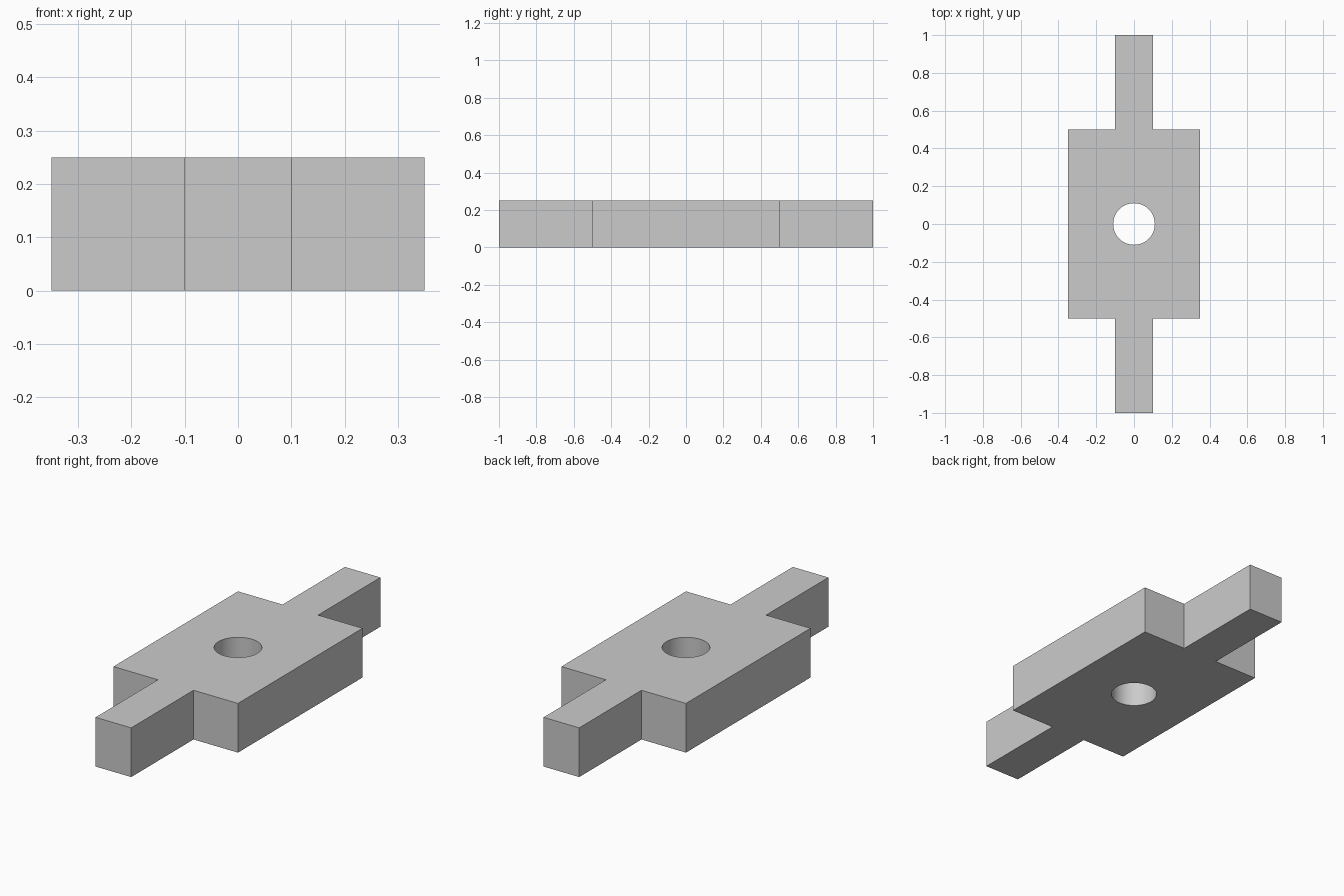
import bpy
import bmesh
import math

THICKNESS = 0.25
HOLE_RADIUS = 0.11

cube = bpy.data.objects.get("Cube")
if cube:
    bpy.data.objects.remove(cube, do_unlink=True)

# Single grey material
grey = bpy.data.materials.new("light_grey")
grey.use_nodes = True
colour = (0.6, 0.6, 0.6, 1)
grey.diffuse_color = colour
grey.node_tree.nodes["Principled BSDF"].inputs["Base Color"].default_value = colour

# Plate outline: one quarter, mirrored around both axes
quarter = [(0.35, 0.5), (0.1, 0.5), (0.1, 1.0)]
half = quarter + [(-x, y) for x, y in reversed(quarter)]
outline = half + [(-x, -y) for x, y in half]

# Extruded plate with a tongue at each end
bm = bmesh.new()
base = bm.faces.new([bm.verts.new((x, y, 0)) for x, y in outline])
extruded = bmesh.ops.extrude_face_region(bm, geom=[base])
top = [v for v in extruded["geom"] if isinstance(v, bmesh.types.BMVert)]
bmesh.ops.translate(bm, verts=top, vec=(0, 0, THICKNESS))
bmesh.ops.recalc_face_normals(bm, faces=bm.faces)
mesh = bpy.data.meshes.new("tongued_plate")
bm.to_mesh(mesh)
bm.free()
mesh.materials.append(grey)
plate = bpy.data.objects.new("tongued_plate", mesh)
bpy.context.collection.objects.link(plate)

# Round through hole
bpy.ops.mesh.primitive_cylinder_add(vertices=64, radius=HOLE_RADIUS, depth=1,
                                    location=(0, 0, THICKNESS / 2))
cutter = bpy.context.object
cutter.name = "hole_cutter"
cutter.data.materials.append(grey)
cut = plate.modifiers.new("centre_hole", 'BOOLEAN')
cut.operation = 'DIFFERENCE'
cut.solver = 'EXACT'
cut.object = cutter

# Apply the cut and smooth only the hole wall
bpy.ops.object.select_all(action='DESELECT')
plate.select_set(True)
bpy.context.view_layer.objects.active = plate
bpy.ops.object.modifier_apply(modifier=cut.name)
bpy.data.objects.remove(cutter, do_unlink=True)
bpy.ops.object.shade_smooth_by_angle(angle=math.radians(30))
